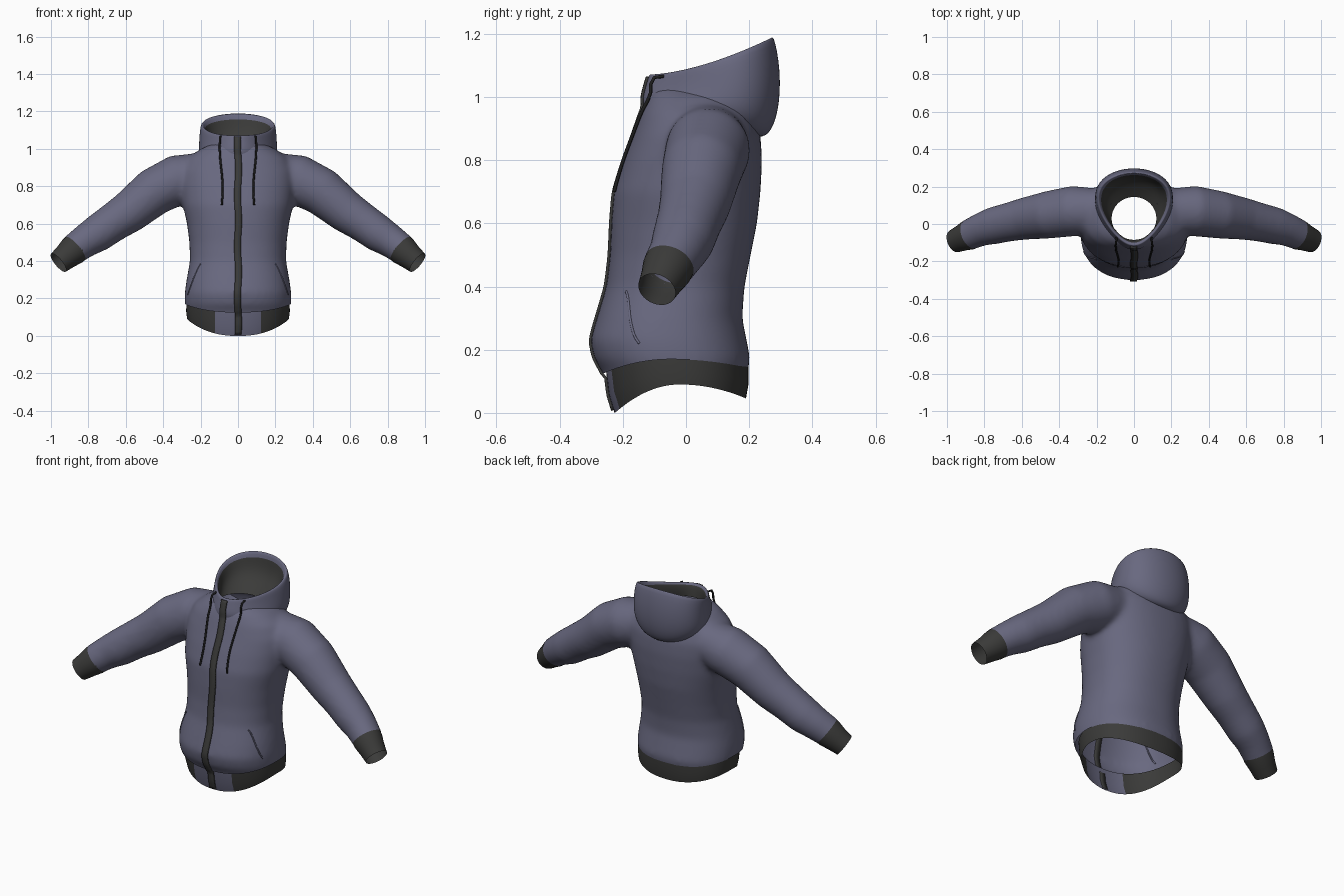
import bpy, bmesh, math
from mathutils import Vector
from mathutils.bvhtree import BVHTree

if "Cube" in bpy.data.objects:
    bpy.data.objects.remove(bpy.data.objects["Cube"])


def material(name, rgb):
    m = bpy.data.materials.new(name)
    m.diffuse_color = (*rgb, 1)
    m.use_nodes = True
    m.node_tree.nodes["Principled BSDF"].inputs["Base Color"].default_value = m.diffuse_color
    return m


FABRIC = material("slate fabric", (0.14, 0.14, 0.215))
TRIM = material("charcoal rib", (0.043, 0.043, 0.041))
CORD = material("black cord", (0.012, 0.012, 0.012))


def loft(bm, rings, cap=False):
    """Bridge closed rings of equal length; returns the faces band by band."""
    rows = [[bm.verts.new(p) for p in r] for r in rings]
    n, bands = len(rows[0]), []
    for a, b in zip(rows, rows[1:]):
        bands.append([bm.faces.new((a[i], a[(i + 1) % n], b[(i + 1) % n], b[i])) for i in range(n)])
    if cap:
        bm.faces.new(rows[0])
        bm.faces.new(rows[-1])
    return bands


def make(name, bm, mats, smooth=True):
    bmesh.ops.recalc_face_normals(bm, faces=bm.faces)
    me = bpy.data.meshes.new(name)
    bm.to_mesh(me)
    bm.free()
    for m in mats:
        me.materials.append(m)
    for p in me.polygons:
        p.use_smooth = smooth
    ob = bpy.data.objects.new(name, me)
    bpy.context.collection.objects.link(ob)
    return ob


def bake(ob):
    """Apply all modifiers of an object."""
    dg = bpy.context.evaluated_depsgraph_get()
    ob.data = bpy.data.meshes.new_from_object(ob.evaluated_get(dg))
    ob.modifiers.clear()


def oval(hw, yf, yb, z, n=64, e=2.25):
    """Rounded-box ring; z is a number or a function of y."""
    pts = []
    for i in range(n):
        a = 2 * math.pi * i / n
        s, c = math.sin(a), math.cos(a)
        x = hw * math.copysign(abs(s) ** (2 / e), s)
        y = (yf + yb) / 2 - (yb - yf) / 2 * math.copysign(abs(c) ** (2 / e), c)
        pts.append((x, y, z(y) if callable(z) else z))
    return pts


def tube(path, side, n=32):
    """Rings across a path of (x, y, z, radius), mirrored by side."""
    pts = [Vector((side * p[0], p[1], p[2])) for p in path]
    rings = []
    for i, p in enumerate(pts):
        d = (pts[min(i + 1, len(pts) - 1)] - pts[max(i - 1, 0)]).normalized()
        u = d.cross(Vector((0, 1, 0))).normalized()
        v = d.cross(u)
        r = path[i][3]
        rings.append([p + r * (math.cos(t) * u + math.sin(t) * v)
                      for t in (2 * math.pi * k / n for k in range(n))])
    return rings


def hem_top(y):
    return 0.17 - (1.0 if y < -0.05 else 0.45) * (y + 0.05) ** 2


def hem_bottom(y):
    return 0.09 - (2.14 if y < -0.02 else 1.0) * (y + 0.02) ** 2


# Body: torso and both sleeves fused into one shell
TORSO = [  # z, half width, front y, back y
    (0.05, .268, -.24, .185), (.13, .278, -.264, .195), (.17, .286, -.29, .204),
    (.23, .285, -.302, .192), (.3, .275, -.282, .178), (.4, .257, -.252, .185),
    (.5, .260, -.24, .205), (.6, .273, -.236, .225), (.7, .295, -.228, .236),
    (.8, .305, -.197, .241), (.88, .305, -.167, .236), (.95, .27, -.143, .215),
    (1.0, .2, -.122, .175), (1.03, .13, -.1, .12)]
SLEEVE = [(.2, .07, .86, .12), (.32, .07, .835, .135), (.45, .05, .77, .128),
          (.585, .028, .66, .113), (.67, .01, .605, .104), (.755, -.01, .545, .1),
          (.82, -.03, .505, .089), (.875, -.055, .465, .083), (.94, -.08, .415, .078)]
bm = bmesh.new()
loft(bm, [oval(hw, yf, yb, z) for z, hw, yf, yb in TORSO], cap=True)
for side in (-1, 1):
    loft(bm, tube(SLEEVE, side), cap=True)
body = make("hoodie_body", bm, [FABRIC])
mod = body.modifiers.new("fuse", 'REMESH')
mod.mode, mod.voxel_size = 'VOXEL', 0.013
mod = body.modifiers.new("soften", 'SMOOTH')
mod.factor, mod.iterations = 0.5, 16
bake(body)

# Open the shell at the wrists, hem and neck
bm = bmesh.new()
bm.from_mesh(body.data)


def cut(co, no):
    bmesh.ops.bisect_plane(bm, geom=bm.verts[:] + bm.edges[:] + bm.faces[:],
                           plane_co=co, plane_no=no, clear_outer=True)


for side in (-1, 1):
    cut((side * .872, -.055, .467), (side * .72, -.3, -.62))
for v in bm.verts:
    v.co.z -= hem_top(v.co.y)
cut((0, 0, 0), (0, 0, -1))
for v in bm.verts:
    v.co.z += hem_top(v.co.y)
neck = [f for f in bm.faces if f.calc_center_median().z > .85
        and (f.calc_center_median().x / .155) ** 2 + ((f.calc_center_median().y - .035) / .135) ** 2 < 1]
bmesh.ops.delete(bm, geom=neck, context='FACES')
bm.to_mesh(body.data)
bm.free()
for p in body.data.polygons:
    p.use_smooth = True
    p.material_index = 0
body.data.materials.clear()
body.data.materials.append(FABRIC)

# Cuffs
CUFF = [(.862, -.05, .474, .081), (.885, -.06, .454, .08), (.92, -.075, .424, .07), (.96, -.092, .391, .062)]
for side, label in ((-1, "left"), (1, "right")):
    bm = bmesh.new()
    loft(bm, tube(CUFF, side))
    make("cuff_" + label, bm, [TRIM])

# Hem rib, with fabric panels either side of the zip
bm = bmesh.new()
loft(bm, [oval(.276, -.254, .198, lambda y: hem_top(y) + .012, 96),
          oval(.277, -.244, .198, lambda y: (hem_top(y) + hem_bottom(y)) / 2, 96),
          oval(.272, -.226, .19, hem_bottom, 96)])
for x in (-.122, .122):
    bmesh.ops.bisect_plane(bm, geom=bm.verts[:] + bm.edges[:] + bm.faces[:],
                           plane_co=(x, 0, 0), plane_no=(1, 0, 0))
for f in bm.faces:
    c = f.calc_center_median()
    f.material_index = 1 if abs(c.x) < .122 and c.y < 0 else 0
rib = make("hem_rib", bm, [TRIM, FABRIC])

# Hood: outer pouch, rim and dark lining down to the neck hole
HOOD = [  # half width, front y, back y, front z, back z, z curve, egg shape
    (.175, -.13, .222, .95, .875, 2, .2), (.2, -.14, .262, .985, .872, 3, .25),
    (.202, -.133, .295, 1.02, .95, 2, .3), (.198, -.124, .302, 1.05, 1.08, 1.5, .33),
    (.189, -.117, .277, 1.077, 1.213, 1.6, .35), (.167, -.098, .262, 1.066, 1.168, 1.6, .33),
    (.155, -.09, .25, 1.03, 1.06, 1.5, .25), (.12, -.085, .145, 1.0, .99, 1, 0)]
bm = bmesh.new()
rings = []
for hw, yf, yb, zf, zb, p, k in HOOD:
    ring = []
    for i in range(40):
        a = 2 * math.pi * i / 40
        c = math.cos(a)
        ring.append((hw * math.sin(a) * (1 - k * c), (yf + yb) / 2 - (yb - yf) / 2 * c,
                     zf + (zb - zf) * ((1 - c) / 2) ** p))
    rings.append(ring)
for f in sum(loft(bm, rings)[5:], []):
    f.material_index = 1
hood = make("hood", bm, [FABRIC, TRIM])
hood.modifiers.new("round", 'SUBSURF').levels = 2
bake(hood)

# Find the front surface at a given x and z
trees = []
for ob in (body, rib, hood):
    me = ob.data
    trees.append(BVHTree.FromPolygons([v.co for v in me.vertices], [p.vertices[:] for p in me.polygons]))


def front_y(x, z, default=-.22):
    hits = [t.ray_cast(Vector((x, -2, z)), Vector((0, 1, 0)))[0] for t in trees]
    ys = [h.y for h in hits if h]
    return min(ys) if ys and min(ys) < 0.05 else default


# Zip: thin strip down the front
bm = bmesh.new()
rows = []
for i in range(73):
    z = .008 + 1.056 * i / 72
    w = .003 * math.sin(z * 23)
    rows.append([bm.verts.new((x + w, front_y(x + w, z) - .004, z)) for x in (-.018, 0, .018)])
for a, b in zip(rows, rows[1:]):
    for j in (0, 1):
        bm.faces.new((a[j], a[j + 1], b[j + 1], b[j]))
zipper = make("zip", bm, [TRIM])
mod = zipper.modifiers.new("thickness", 'SOLIDIFY')
mod.thickness, mod.offset = .009, 0


def cord(name, pts, radius, mat):
    cu = bpy.data.curves.new(name, 'CURVE')
    cu.dimensions = '3D'
    cu.bevel_depth, cu.bevel_resolution, cu.use_fill_caps = radius, 2, True
    sp = cu.splines.new('POLY')
    sp.points.add(len(pts) - 1)
    for q, p in zip(sp.points, pts):
        q.co = (*p, 1)
    cu.materials.append(mat)
    bpy.context.collection.objects.link(bpy.data.objects.new(name, cu))


# Drawstrings and pocket openings
for side, label in ((-1, "left"), (1, "right")):
    pts = [(side * .092, -.07, 1.066), (side * .096, -.1, 1.062)]
    for i in range(14):
        z = 1.04 - .34 * i / 13
        x = side * (.09 + .008 * math.sin(z * 14))
        pts.append((x, min(front_y(x, z) - .008, -.112), z))
    cord("drawstring_" + label, pts, .0055, CORD)
    pts = []
    for i in range(12):
        t = i / 11
        x, z = side * (.2 + .068 * t ** .8), .385 - .165 * t
        pts.append((x, front_y(x, z), z))
    cord("pocket_edge_" + label, pts, .004, FABRIC)
